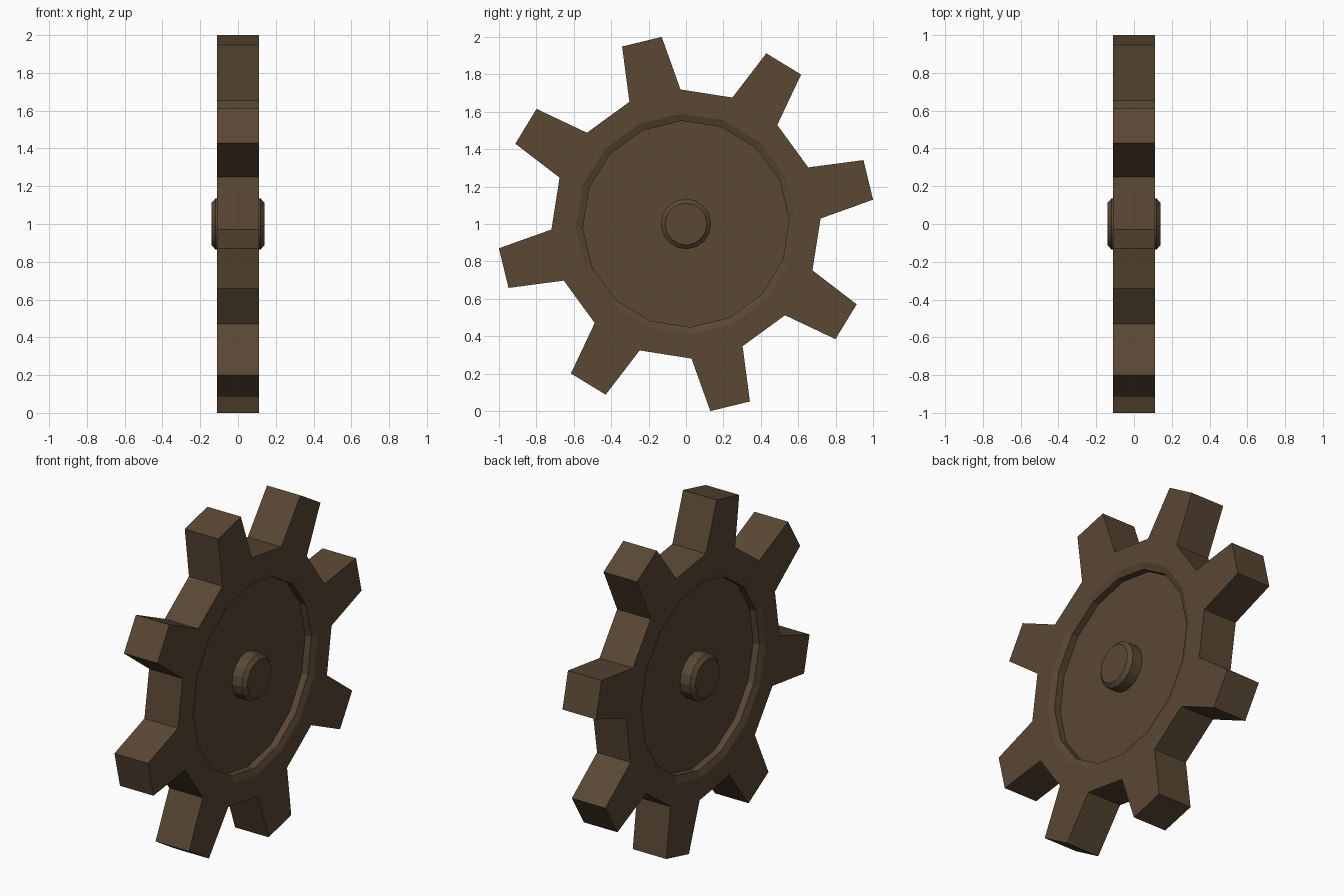
import bpy, bmesh
from math import radians, sin, cos
from mathutils import Vector

if "Cube" in bpy.data.objects:
    bpy.data.objects.remove(bpy.data.objects["Cube"])

SIDES = 16
PHASE = 2.35          # angle of first root vertex
ROOT_R, TIP_R, TIP_HALF = 0.72, 1.0085, 6.2

mat = bpy.data.materials.new("dark_brown")
mat.diffuse_color = (0.1, 0.063, 0.034, 1)
mat.use_nodes = True
mat.node_tree.nodes["Principled BSDF"].inputs["Base Color"].default_value = mat.diffuse_color


def point(x, r, deg):
    a = radians(deg)
    return Vector((x, r * cos(a), r * sin(a)))


def turned(bm, profile):
    """Lathe (x, r) pairs about the x axis and cap both ends."""
    step = 360 / SIDES
    rings = [[bm.verts.new(point(x, r, PHASE + i * step)) for i in range(SIDES)]
             for x, r in profile]
    bands = []
    for a, b in zip(rings, rings[1:]):
        bands.append([bm.faces.new((a[i], a[(i + 1) % SIDES], b[(i + 1) % SIDES], b[i]))
                      for i in range(SIDES)])
    bm.faces.new(rings[0])
    bm.faces.new(rings[-1])
    return bands


def finish(bm, name):
    bmesh.ops.recalc_face_normals(bm, faces=bm.faces)
    mesh = bpy.data.meshes.new(name)
    bm.to_mesh(mesh)
    bm.free()
    mesh.materials.append(mat)
    ob = bpy.data.objects.new(name, mesh)
    ob.location.z = 1
    bpy.context.collection.objects.link(ob)
    return ob


# Gear wheel: recessed disc with chamfered rim on both sides
half = [(0.055, 0.552), (0.095, 0.552), (0.11, 0.59), (0.11, ROOT_R)]
bm = bmesh.new()
bands = turned(bm, [(-x, r) for x, r in half] + half[::-1])

# Teeth: every second outer face pulled out to a narrower tip
for i in range(0, SIDES, 2):
    centre = PHASE + (i + 0.5) * 360 / SIDES
    side = point(0, 1, centre + 90)
    new = bmesh.ops.extrude_discrete_faces(bm, faces=[bands[3][i]])["faces"][0]
    for v in new.verts:
        s = 1 if v.co.dot(side) > 0 else -1
        v.co = point(v.co.x, TIP_R, centre + s * TIP_HALF)
finish(bm, "gear_wheel")

# Hub: bevelled axle through the middle
bm = bmesh.new()
turned(bm, [(-0.14, 0.112), (-0.12, 0.135), (0.12, 0.135), (0.14, 0.112)])
finish(bm, "hub")
